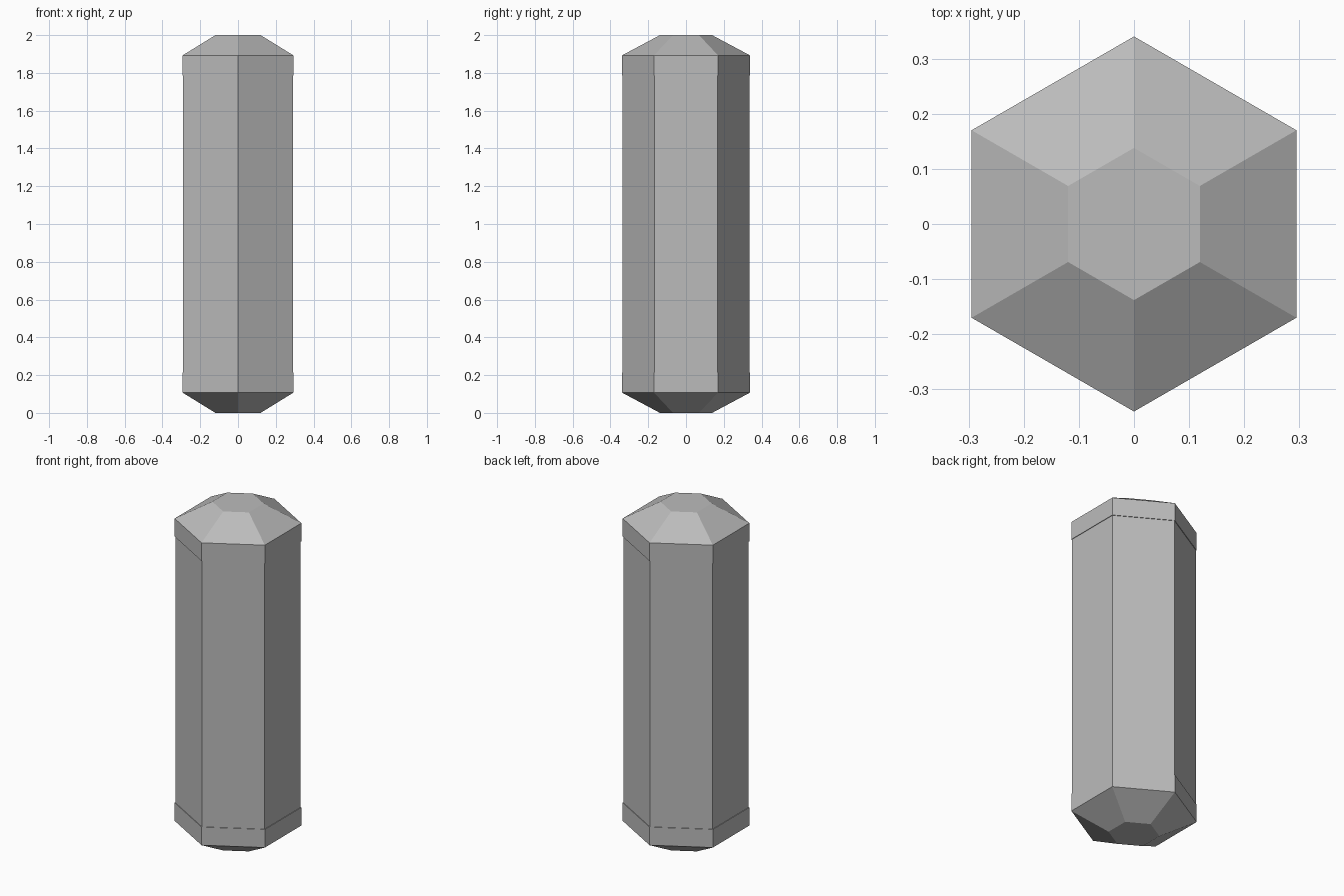
import bpy, bmesh, math

if "Cube" in bpy.data.objects:
    bpy.data.objects.remove(bpy.data.objects["Cube"])

grey = bpy.data.materials.new("grey")
grey.diffuse_color = (0.5, 0.5, 0.5, 1)
grey.use_nodes = True
grey.node_tree.nodes["Principled BSDF"].inputs["Base Color"].default_value = grey.diffuse_color


def hex_loft(name, rings):
    """Closed six-sided solid from (radius, height) rings, corners on the y axis."""
    bm = bmesh.new()
    loops = []
    for r, z in rings:
        loops.append([bm.verts.new((r * math.cos(math.radians(30 + 60 * i)),
                                    r * math.sin(math.radians(30 + 60 * i)), z))
                      for i in range(6)])
    for a, b in zip(loops, loops[1:]):
        for i in range(6):
            j = (i + 1) % 6
            bm.faces.new((a[i], a[j], b[j], b[i]))
    bm.faces.new(loops[0])
    bm.faces.new(loops[-1])
    bmesh.ops.recalc_face_normals(bm, faces=bm.faces)
    mesh = bpy.data.meshes.new(name)
    bm.to_mesh(mesh)
    bm.free()
    mesh.materials.append(grey)
    obj = bpy.data.objects.new(name, mesh)
    bpy.context.collection.objects.link(obj)
    return obj


# Long hexagonal shaft, slightly slimmer than its end caps
hex_loft("shaft", [(0.336, 0.2), (0.336, 1.8)])

# Bevelled end caps, mirrored about mid height
cap = [(0.34, 1.785), (0.34, 1.892), (0.138, 2.0)]
hex_loft("top_cap", cap)
hex_loft("bottom_cap", [(r, 2 - z) for r, z in cap])
